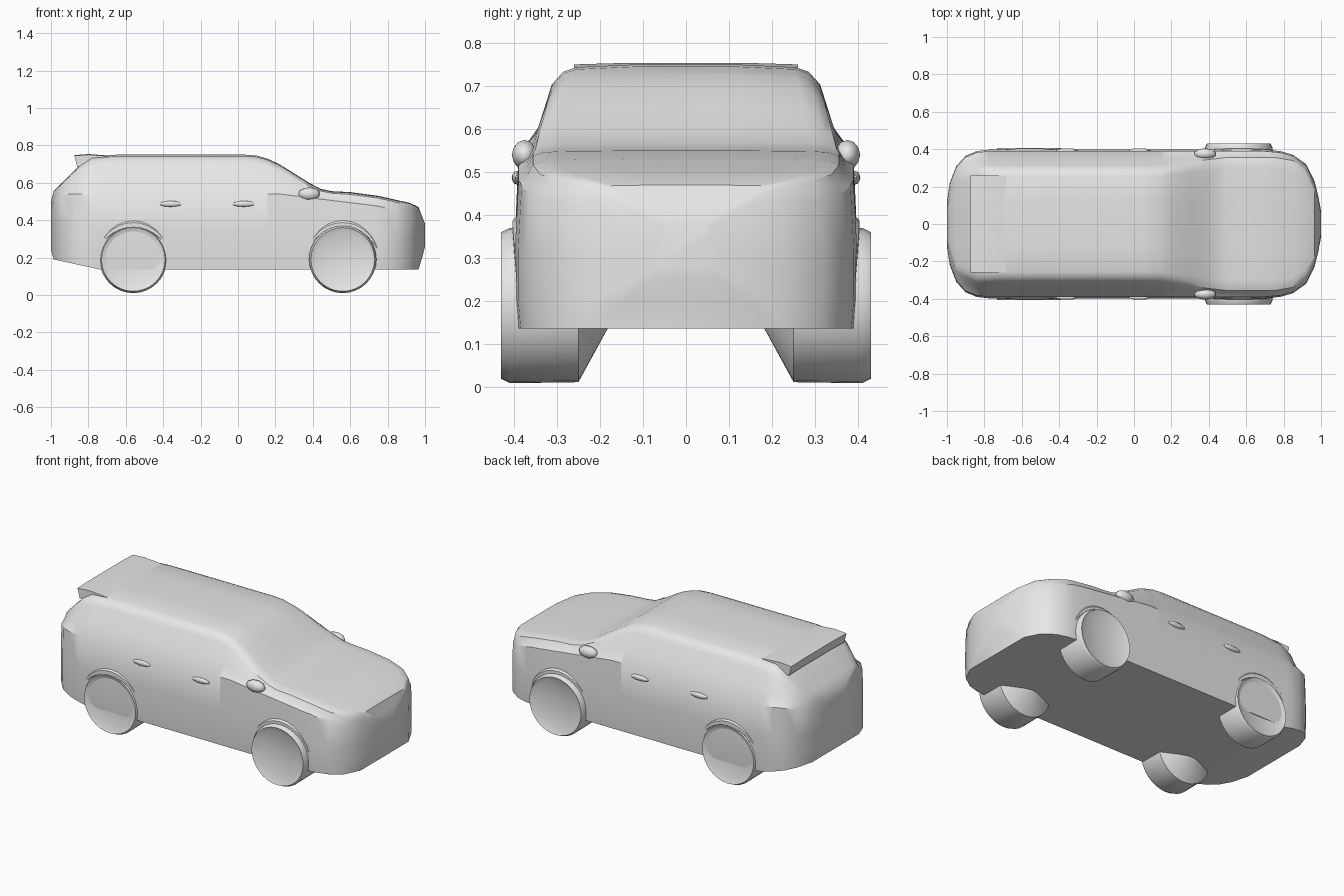
import bpy
import bmesh
from math import sin, cos, pi, radians

cube = bpy.data.objects.get("Cube")
if cube:
    bpy.data.objects.remove(cube, do_unlink=True)

grey = bpy.data.materials.new("plain grey")
grey.use_nodes = True
grey.diffuse_color = (0.8, 0.8, 0.8, 1)
grey.node_tree.nodes["Principled BSDF"].inputs["Base Color"].default_value = (0.8, 0.8, 0.8, 1)


def finish(name, bm, angle):
    bmesh.ops.recalc_face_normals(bm, faces=bm.faces)
    mesh = bpy.data.meshes.new(name)
    bm.to_mesh(mesh)
    bm.free()
    mesh.materials.append(grey)
    obj = bpy.data.objects.new(name, mesh)
    bpy.context.collection.objects.link(obj)
    bpy.ops.object.select_all(action="DESELECT")
    obj.select_set(True)
    bpy.context.view_layer.objects.active = obj
    bpy.ops.object.shade_smooth_by_angle(angle=radians(angle))
    return obj


def loft(name, rings, angle=35):
    """Skin a list of closed rings and cap both ends."""
    bm = bmesh.new()
    rows = [[bm.verts.new(p) for p in ring] for ring in rings]
    n = len(rows[0])
    for a, b in zip(rows, rows[1:]):
        for i in range(n):
            j = (i + 1) % n
            bm.faces.new((a[i], a[j], b[j], b[i]))
    bm.faces.new(rows[0])
    bm.faces.new(rows[-1])
    return finish(name, bm, angle)


def along(points, x):
    """Read a value from a line of (x, value) points."""
    if x <= points[0][0]:
        return points[0][1]
    for (x0, v0), (x1, v1) in zip(points, points[1:]):
        if x <= x1:
            return v0 + (v1 - v0) * (x - x0) / (x1 - x0)
    return points[-1][1]


# Body lines along the length: plan width, roof width, underside, belt, top
width = [(-1, .12), (-.985, .22), (-.95, .31), (-.9, .365), (-.84, .39), (-.78, .397),
         (.7, .397), (.78, .39), (.85, .37), (.92, .32), (.965, .23), (.985, .15), (1, .07)]
roof_width = [(-1, .08), (-.95, .25), (-.84, .3), (.15, .3), (.38, .335), (.5, .35),
              (.75, .35), (.85, .335), (.92, .285), (.965, .2), (1, .05)]
under = [(-1, .24), (-.985, .19), (-.74, .137), (.965, .137), (.985, .2), (1, .26)]
belt = [(-1, .44), (-.985, .5), (-.95, .53), (-.9, .54), (.22, .54), (.38, .52),
        (.75, .475), (.965, .42), (1, .34)]
top = [(-1, .5), (-.985, .555), (-.84, .7), (-.78, .74), (-.65, .75), (.04, .75),
       (.1, .745), (.16, .728), (.22, .7), (.3, .65), (.38, .6), (.44, .568),
       (.5, .555), (.6, .55), (.75, .53), (.92, .492), (.965, .47), (1, .38)]


def body_section(x):
    w, r, lo, b, hi = (along(line, x) for line in (width, roof_width, under, belt, top))
    rise = hi - b
    half = [(w * .985, lo), (w, lo + (b - lo) * .2), (w, lo + (b - lo) * .55), (w * .98, b),
            (r + (w - r) * .45, b + rise * .3), (r + (w - r) * .12, b + rise * .78),
            (r * .95, b + rise * .92), (r * .85, b + rise * .97), (r * .4, hi)]
    return [(x, y, z) for y, z in half] + [(x, -y, z) for y, z in reversed(half)]


stations = sorted({x for line in (width, roof_width, under, belt, top) for x, _ in line})
loft("car_body", [body_section(x) for x in stations])

# Lip over the tailgate
lip = [(-.875, .752), (-.8, .758), (-.68, .749), (-.78, .7), (-.86, .695)]
loft("rear_spoiler", [[(x, y, z - abs(y) * .03) for x, z in lip] for y in (-.26, -.15, .15, .26)])


def ellipsoid(name, centre, size):
    bm = bmesh.new()
    bmesh.ops.create_icosphere(bm, subdivisions=2, radius=1)
    bmesh.ops.scale(bm, vec=size, verts=bm.verts)
    bmesh.ops.translate(bm, vec=centre, verts=bm.verts)
    finish(name, bm, 40)


# Parts on both sides
for side, label in ((1, "left"), (-1, "right")):
    for axle, place, outer in ((.56, "front", .43), (-.56, "rear", .405)):
        # Wheel: dished outside, cone inside
        outline = [(.18, .05), (.25, .178), (outer - .02, .18), (outer, .17),
                   (outer - .012, .14), (outer - .02, .03)]
        loft(f"{place}_{label}_wheel",
             [[(axle + r * cos(a), side * y, .19 + r * sin(a))
               for a in (2 * pi * k / 32 for k in range(32))] for y, r in outline])
        # Raised lip around the wheel
        rings = []
        for k in range(13):
            a = pi * (.12 + .76 * k / 12)
            t = .012 * sin(pi * (k + .5) / 13)
            rings.append([(axle + (.195 + 2 * t * cos(q)) * cos(a),
                           side * (.393 + t * sin(q)),
                           .18 + (.195 + 2 * t * cos(q)) * sin(a))
                          for q in (pi * m / 3 for m in range(6))])
        loft(f"{place}_{label}_arch", rings)
    ellipsoid(f"{label}_mirror", (.38, side * .375, .54), (.06, .03, .035))
    for x, place in ((.03, "front"), (-.36, "rear")):
        ellipsoid(f"{place}_{label}_door_handle", (x, side * .393, .487), (.06, .012, .016))
